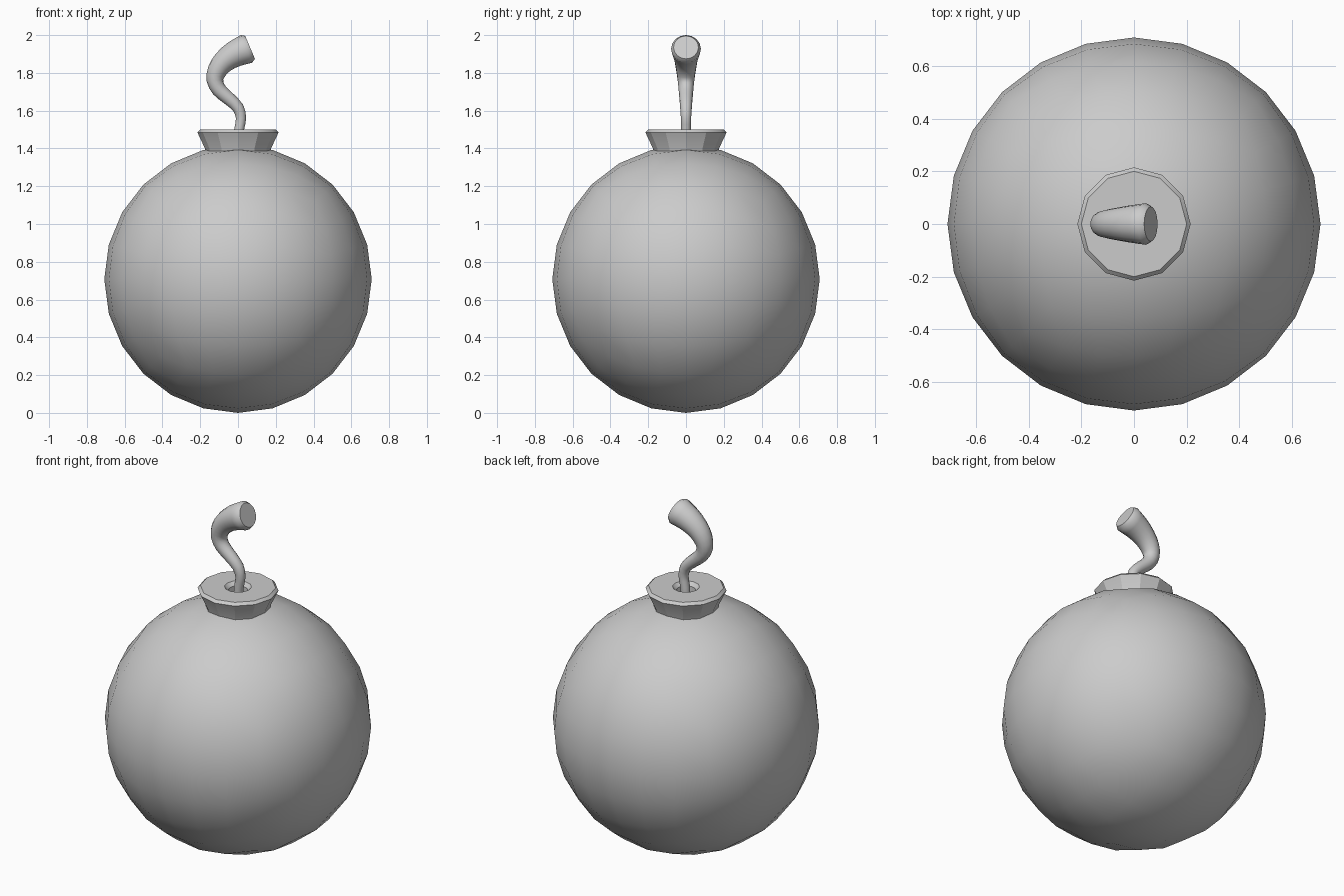
import bpy, bmesh, math
from mathutils import Vector

if "Cube" in bpy.data.objects:
    bpy.data.objects.remove(bpy.data.objects["Cube"])


def finish(name, bm, angle):
    bmesh.ops.recalc_face_normals(bm, faces=bm.faces)
    mesh = bpy.data.meshes.new(name)
    bm.to_mesh(mesh)
    bm.free()
    obj = bpy.data.objects.new(name, mesh)
    bpy.context.collection.objects.link(obj)
    bpy.ops.object.select_all(action='DESELECT')
    obj.select_set(True)
    bpy.context.view_layer.objects.active = obj
    bpy.ops.object.shade_smooth_by_angle(angle=math.radians(angle))
    return obj


def loft(rings, bm):
    """Skin a list of point rings and close both ends."""
    rows = [[bm.verts.new(p) for p in ring] for ring in rings]
    n = len(rows[0])
    for a, b in zip(rows, rows[1:]):
        for i in range(n):
            j = (i + 1) % n
            bm.faces.new((a[i], a[j], b[j], b[i]))
    bm.faces.new(rows[0])
    bm.faces.new(rows[-1])


# Round body: cube grid, six cells per side, wrapped onto a sphere
R = 0.708
bm = bmesh.new()
bmesh.ops.create_cube(bm, size=2)
bmesh.ops.subdivide_edges(bm, edges=bm.edges[:], cuts=5, use_grid_fill=True)
for v in bm.verts:
    p = Vector([math.tan(c * math.pi / 4) for c in v.co])
    v.co = p.normalized() * R + Vector((0, 0, R))
finish("body", bm, 40)

# Flared twelve-sided collar with a bevelled lip and a shallow fuse hole
profile = [(0.168, 1.36), (0.175, 1.40), (0.215, 1.485), (0.2, 1.5),
           (0.072, 1.5), (0.052, 1.48), (0.05, 1.43)]
bm = bmesh.new()
loft([[(r * math.sin(math.tau * i / 12), r * math.cos(math.tau * i / 12), z)
       for i in range(12)] for r, z in profile], bm)
finish("collar", bm, 25)

# Curling fuse: x, z, radius along the centre line
path = [Vector(p) for p in [
    (0.0, 1.42, 0.025), (0.006, 1.5, 0.026), (0.016, 1.56, 0.027),
    (0.0, 1.616, 0.031), (-0.05, 1.665, 0.035), (-0.1, 1.71, 0.039),
    (-0.122, 1.76, 0.044), (-0.11, 1.812, 0.052), (-0.074, 1.86, 0.06),
    (-0.018, 1.9, 0.07), (0.045, 1.927, 0.079)]]
ext = [2 * path[0] - path[1]] + path + [2 * path[-1] - path[-2]]
pts = []
for k in range(1, len(ext) - 2):
    a, b, c, d = ext[k - 1:k + 3]
    for t in (0, 0.5):
        pts.append(0.5 * (2 * b + (c - a) * t + (2 * a - 5 * b + 4 * c - d) * t * t
                          + (3 * b - a - 3 * c + d) * t ** 3))
pts += [path[-1], Vector((0.064, 1.935, 0.066))]
rings = []
for k, p in enumerate(pts):
    d = pts[min(k + 1, len(pts) - 1)] - pts[max(k - 1, 0)]
    d = Vector((d.x, d.y)).normalized()
    ring = []
    for i in range(16):
        a = math.tau * i / 16
        s, y = p.z * math.cos(a), p.z * math.sin(a)
        ring.append((p.x - d.y * s, y, p.y + d.x * s))
    rings.append(ring)
bm = bmesh.new()
loft(rings, bm)
finish("fuse", bm, 50)
